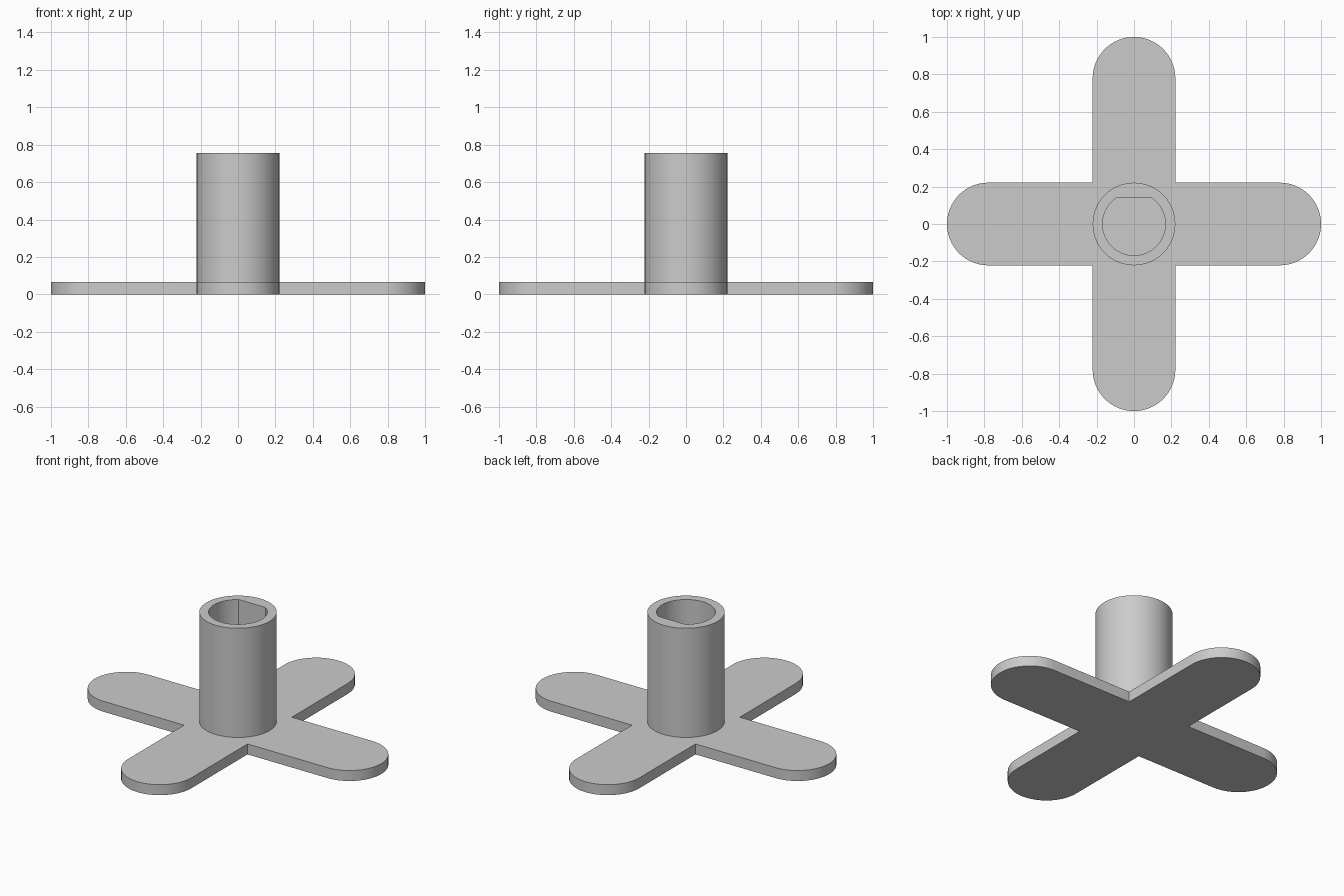
import bpy
import bmesh
from math import sin, cos, pi

ARM_R, REACH, PLATE_H = 0.221, 1.0, 0.066
HUB_R, BORE_R, HUB_TOP = 0.221, 0.168, 0.755
SEG = 64
FLAT_Y = BORE_R * sin(10 * 2 * pi / SEG)  # flat side of the D-shaped bore

cube = bpy.data.objects.get("Cube")
if cube:
    bpy.data.objects.remove(cube, do_unlink=True)

grey = bpy.data.materials.new("plain grey")
grey.use_nodes = True
colour = (0.6, 0.6, 0.6, 1)
grey.diffuse_color = colour
grey.node_tree.nodes["Principled BSDF"].inputs["Base Color"].default_value = colour


def finish(bm, name):
    bmesh.ops.recalc_face_normals(bm, faces=bm.faces)
    mesh = bpy.data.meshes.new(name)
    bm.to_mesh(mesh)
    bm.free()
    obj = bpy.data.objects.new(name, mesh)
    bpy.context.collection.objects.link(obj)
    mesh.materials.append(grey)
    bpy.ops.object.select_all(action="DESELECT")
    obj.select_set(True)
    bpy.context.view_layer.objects.active = obj
    bpy.ops.object.shade_smooth_by_angle(angle=pi / 6)
    return obj


# Cross base: four round-ended arms as one extruded outline
bm = bmesh.new()
outline = []
for arm in range(4):
    c, s = cos(arm * pi / 2), sin(arm * pi / 2)
    angles = [-pi / 2 + pi * i / 32 for i in range(33)]
    points = [(REACH - ARM_R + ARM_R * cos(a), ARM_R * sin(a)) for a in angles]
    points.append((ARM_R, ARM_R))
    outline += [bm.verts.new((x * c - y * s, x * s + y * c, 0)) for x, y in points]
base = bm.faces.new(outline)
top = bmesh.ops.extrude_face_region(bm, geom=[base], use_keep_orig=True)["geom"]
top_verts = [g for g in top if isinstance(g, bmesh.types.BMVert)]
bmesh.ops.translate(bm, verts=top_verts, vec=(0, 0, PLATE_H))
finish(bm, "cross_base")

# Hub: tube with a D-shaped bore, the base closing its bottom
bm = bmesh.new()


def ring(radius, z, flat=False):
    verts = []
    for i in range(SEG):
        a = 2 * pi * i / SEG
        r = min(radius, FLAT_Y / sin(a)) if flat and sin(a) > 0.1 else radius
        verts.append(bm.verts.new((r * cos(a), r * sin(a), z)))
    return verts


rings = [ring(HUB_R, PLATE_H), ring(HUB_R, HUB_TOP),
         ring(BORE_R, HUB_TOP, True), ring(BORE_R, PLATE_H, True)]
for lower, upper in zip(rings, rings[1:]):
    for i in range(SEG):
        j = (i + 1) % SEG
        bm.faces.new((lower[i], lower[j], upper[j], upper[i]))
finish(bm, "hub_tube")
